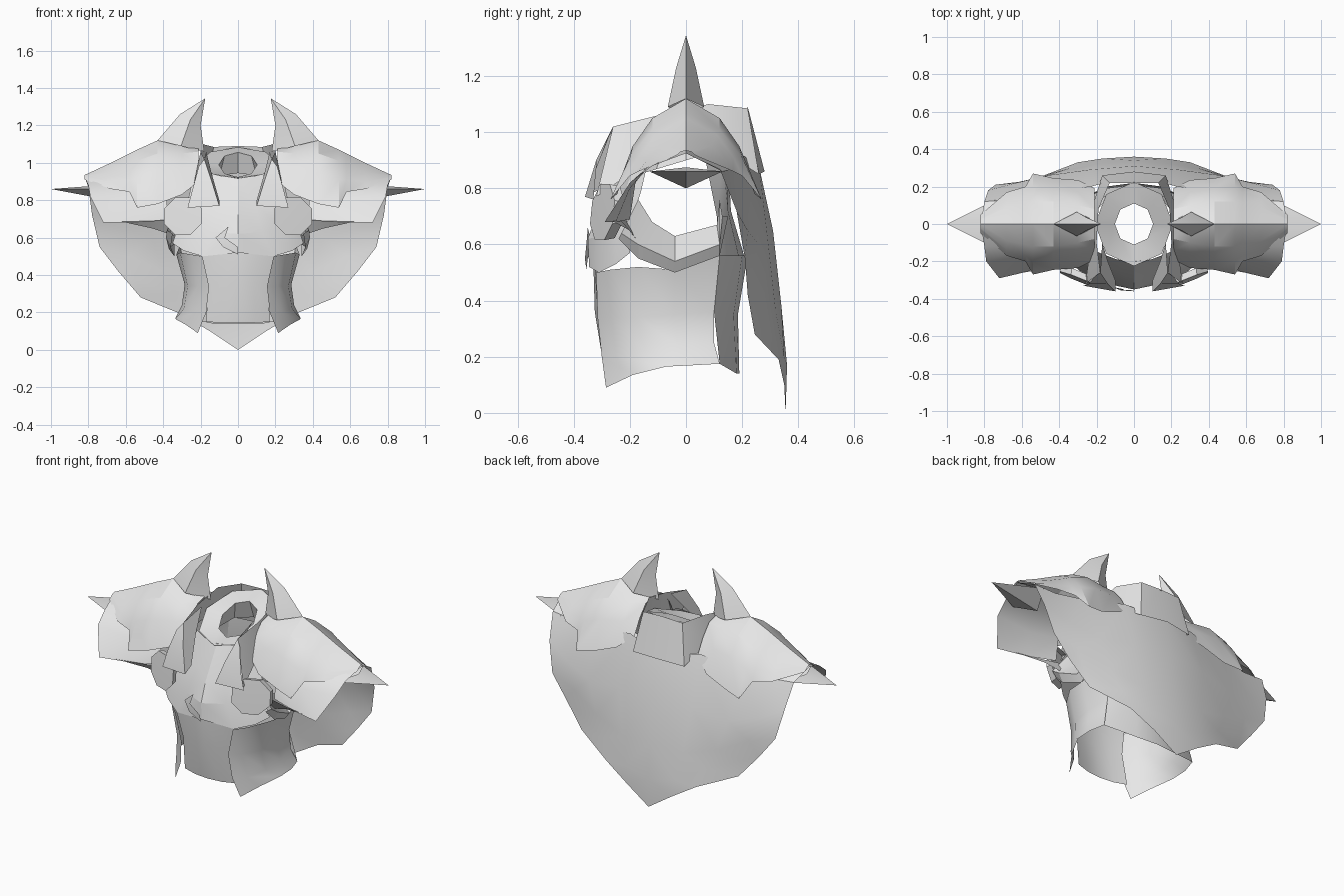
import bpy, bmesh, math
from mathutils import Vector

old = bpy.data.objects.get("Cube")
if old:
    bpy.data.objects.remove(old, do_unlink=True)

grey = bpy.data.materials.new("plain_grey")
grey.use_nodes = True
colour = (0.8, 0.8, 0.8, 1)
grey.diffuse_color = colour
grey.node_tree.nodes["Principled BSDF"].inputs["Base Color"].default_value = colour


def finish(name, bm, centre, angle):
    """Weld, orient the sheet away from a centre point and shade it."""
    bmesh.ops.remove_doubles(bm, verts=bm.verts[:], dist=0.001)
    bmesh.ops.recalc_face_normals(bm, faces=bm.faces[:])
    facing = 0
    for face in bm.faces:
        facing += face.normal.dot(face.calc_center_median() - Vector(centre)) * face.calc_area()
    if facing < 0:
        bmesh.ops.reverse_faces(bm, faces=bm.faces[:])
    mesh = bpy.data.meshes.new(name)
    bm.to_mesh(mesh)
    bm.free()
    mesh.materials.append(grey)
    obj = bpy.data.objects.new(name, mesh)
    bpy.context.collection.objects.link(obj)
    bpy.ops.object.select_all(action="DESELECT")
    obj.select_set(True)
    bpy.context.view_layer.objects.active = obj
    bpy.ops.object.shade_smooth_by_angle(angle=math.radians(angle))


def loft(bm, rows, side=1, closed=False):
    """Skin a grid between rows of points; side=-1 mirrors it."""
    grid = [[bm.verts.new((side * x, y, z)) for x, y, z in row] for row in rows]
    for low, high in zip(grid, grid[1:]):
        count = len(low)
        for i in range(count if closed else count - 1):
            j = (i + 1) % count
            bm.faces.new((low[i], low[j], high[j], high[i]))


def mirrored_sheet(name, rows, angle=30, centre=(0, 0, 0.6)):
    """One welded object with both halves."""
    bm = bmesh.new()
    for side in (1, -1):
        loft(bm, rows, side)
    finish(name, bm, centre, angle)


def pair(name, rows, closed=False, angle=30, centre=(0, 0, 0.6)):
    """Separate left and right objects."""
    for side, label in ((1, "left"), (-1, "right")):
        bm = bmesh.new()
        loft(bm, rows, side, closed)
        finish(label + "_" + name, bm, (side * centre[0], centre[1], centre[2]), angle)


# Cape: columns from the spine out to the side edge, top to bottom
mirrored_sheet("cape", [
    [(0, .26, .88), (0, .31, .65), (0, .34, .38), (0, .36, .17), (0, .355, 0)],
    [(.23, .2, .92), (.24, .29, .63), (.2, .32, .36), (.17, .35, .2), (.15, .35, .1)],
    [(.5, .16, .87), (.46, .26, .6), (.4, .28, .42), (.34, .3, .3), (.3, .33, .19)],
    [(.66, .13, .86), (.63, .22, .65), (.58, .23, .5), (.55, .24, .38), (.52, .245, .28)],
    [(.8, .12, .87), (.78, .18, .72), (.74, .21, .55), (.64, .22, .42), (.52, .245, .28)],
], angle=40)

# Part of the cape that hangs forward over each shoulder
pair("shoulder_drape", [
    [(.72, -.29, .68), (.79, -.2, .82), (.8, -.12, .88), (.82, 0, .925), (.8, .12, .87)],
    [(.55, -.25, .68), (.57, -.2, .8), (.6, -.12, .89), (.6, 0, .95), (.66, .13, .86)],
    [(.38, -.2, .69), (.38, -.18, .82), (.36, -.1, .93), (.36, 0, .98), (.45, .16, .87)],
], angle=40, centre=(.6, 0, .6))

# Narrow fold tucked under the front of each drape
pair("drape_fold", [
    [(.62, -.265, .685), (.45, -.235, .69), (.34, -.22, .7)],
    [(.62, -.265, .685), (.46, -.2, .65), (.34, -.17, .61)],
], angle=20, centre=(.45, -.2, .8))

# Pointed shoulder plates: the half profile is repeated front and back
shoulder_profiles = [
    (.21, [(0, 1.08), (.08, 1.06), (.14, .99), (.19, .9)]),
    (.3, [(0, 1.1), (.1, 1.05), (.17, .96), (.235, .83)]),
    (.43, [(0, 1.12), (.12, 1.05), (.19, .95), (.245, .78)]),
    (.54, [(0, 1.07), (.12, 1.01), (.2, .91), (.27, .76)]),
    (.58, [(0, 1.05), (.11, .99), (.17, .91), (.2, .845)]),
    (.68, [(0, 1.0), (.09, .95), (.14, .9), (.17, .86)]),
    (.82, [(0, .935), (.02, .93), (.03, .92), (.05, .91)]),
]
rows = []
for x, half in shoulder_profiles:
    front = [(x, -y, z) for y, z in reversed(half)]
    rows.append(front + [(x, y, z) for y, z in half[1:]])
pair("shoulder_plate", rows, angle=25, centre=(.5, 0, .6))


def diamond(outer, inner, width, middle):
    """Four corner ring between two points in the middle plane."""
    x = (outer[0] + inner[0]) / 2
    return [(outer[0], 0, outer[1]), (x, -width, middle), (inner[0], 0, inner[1]), (x, width, middle)]


# Upright horns beside the neck and spikes at the shoulder ends
pair("neck_horn", [diamond((.43, 1.12), (.18, 1.06), .065, 1.09),
                   diamond((.31, 1.26), (.2, 1.2), .035, 1.23),
                   diamond((.175, 1.345), (.175, 1.345), 0, 1.345)],
     closed=True, angle=20, centre=(.28, 0, 1.15))
pair("shoulder_spike", [diamond((.8, .875), (.68, .8), .13, .86),
                        diamond((1, .86), (1, .86), 0, .86)],
     closed=True, angle=20, centre=(.8, 0, .86))

# Standing collar, open at the front
mirrored_sheet("collar", [
    [(0, .22, 1.09), (0, .28, .86)],
    [(.13, .22, 1.085), (.17, .26, .85)],
    [(.19, .08, 1.1), (.22, .1, .95)],
    [(.2, -.1, 1.06), (.23, -.1, .92)],
    [(.18, -.26, 1.02), (.26, -.32, .77)],
], centre=(0, 0, 1))

# Folded lapels and the strips inside them
pair("lapel", [
    [(.17, -.1, 1.06), (.14, -.2, .94), (.1, -.3, .8)],
    [(.18, -.26, 1.02), (.14, -.32, .9), (.1, -.36, .77)],
    [(.21, -.28, .98), (.24, -.32, .87), (.27, -.33, .76)],
], angle=20)

# Neck ring: top face, then an undercut inner wall
rings = []
for radius, height, slope in ((.225, 1.0, .37), (.11, .99, .6), (.15, .9, .3)):
    ring = []
    for i in range(8):
        a = math.tau * i / 8
        y = radius * math.cos(a)
        ring.append((radius * .93 * math.sin(a), y, height + slope * y))
    rings.append(ring)
bm = bmesh.new()
loft(bm, rings, closed=True)
finish("neck_ring", bm, (0, 0, .5), 30)

# Keeled breastplate
mirrored_sheet("breastplate", [
    [(0, -.2, .92), (.09, -.19, .93), (.17, -.16, .95), (.24, -.13, .92)],
    [(0, -.31, .73), (.09, -.25, .78), (.22, -.22, .78), (.27, -.16, .79)],
    [(0, -.35, .62), (.13, -.3, .63), (.25, -.25, .64), (.32, -.2, .66)],
    [(0, -.345, .52), (.19, -.31, .5), (.29, -.25, .53), (.35, -.2, .57)],
], angle=15)

# Back plate, under the cape
mirrored_sheet("back_plate", [
    [(0, .15, .92), (.15, .13, .92), (.2, .07, .9)],
    [(0, .16, .72), (.18, .15, .72), (.26, .11, .7)],
    [(0, .21, .55), (.16, .19, .55), (.29, .12, .55)],
])

# Front and back of the open waist
mirrored_sheet("waist_front", [
    [(0, -.33, .53), (.1, -.325, .515), (.19, -.31, .5)],
    [(0, -.325, .36), (.09, -.315, .36), (.16, -.29, .35)],
    [(0, -.29, .145), (.09, -.28, .145), (.17, -.26, .15)],
], angle=25)
mirrored_sheet("waist_back", [
    [(0, .22, .56), (.15, .2, .56), (.31, .12, .56)],
    [(0, .185, .35), (.13, .17, .35), (.27, .1, .36)],
    [(0, .19, .14), (.13, .18, .14), (.31, .12, .175)],
], angle=25)

# Flared hip plates, from the front edge round to the back
pair("hip_plate", [
    [(.19, -.32, .5), (.155, -.315, .34), (.17, -.3, .2), (.215, -.285, .09)],
    [(.25, -.27, .51), (.215, -.27, .34), (.235, -.25, .2), (.28, -.19, .135)],
    [(.31, -.17, .52), (.27, -.17, .34), (.29, -.15, .22), (.335, -.07, .165)],
    [(.33, -.04, .51), (.285, -.04, .35), (.3, -.03, .24), (.335, .03, .17)],
    [(.31, .12, .56), (.27, .1, .36), (.28, .1, .25), (.31, .12, .175)],
], angle=30)

# Rims below the arm openings
pair("armhole_rim", [
    [(.35, -.24, .62), (.36, -.17, .55), (.34, -.04, .5), (.34, .12, .56), (.31, .15, .7)],
    [(.38, -.23, .64), (.385, -.17, .6), (.37, -.04, .54), (.36, .12, .6), (.33, .13, .7)],
    [(.3, -.17, .76), (.28, -.12, .68), (.27, -.04, .63), (.27, .11, .67), (.28, .12, .76)],
], angle=20, centre=(0, -.04, .6))

# Eight sided chest discs, turned outward
disc_rows = []
for radius, y in ((0, -.3), (.108, -.298), (.1, -.26)):
    disc = []
    for i in range(8):
        a = math.tau * (i + .5) / 8
        across, up = radius * math.cos(a), radius * math.sin(a)
        disc.append((.295 + across, y + .4 * across + .1 * up, .715 + up))
    disc_rows.append(disc)
pair("chest_disc", disc_rows, closed=True, angle=20, centre=(.295, -.26, .715))

# Small pointed clasp on the breastplate
bm = bmesh.new()
loft(bm, [[(-.05, -.35, .66), (-.12, -.335, .6)],
          [(-.07, -.355, .6), (-.08, -.35, .55)],
          [(0, -.36, .55), (0, -.355, .51)]])
finish("clasp", bm, (0, 0, .6), 20)
